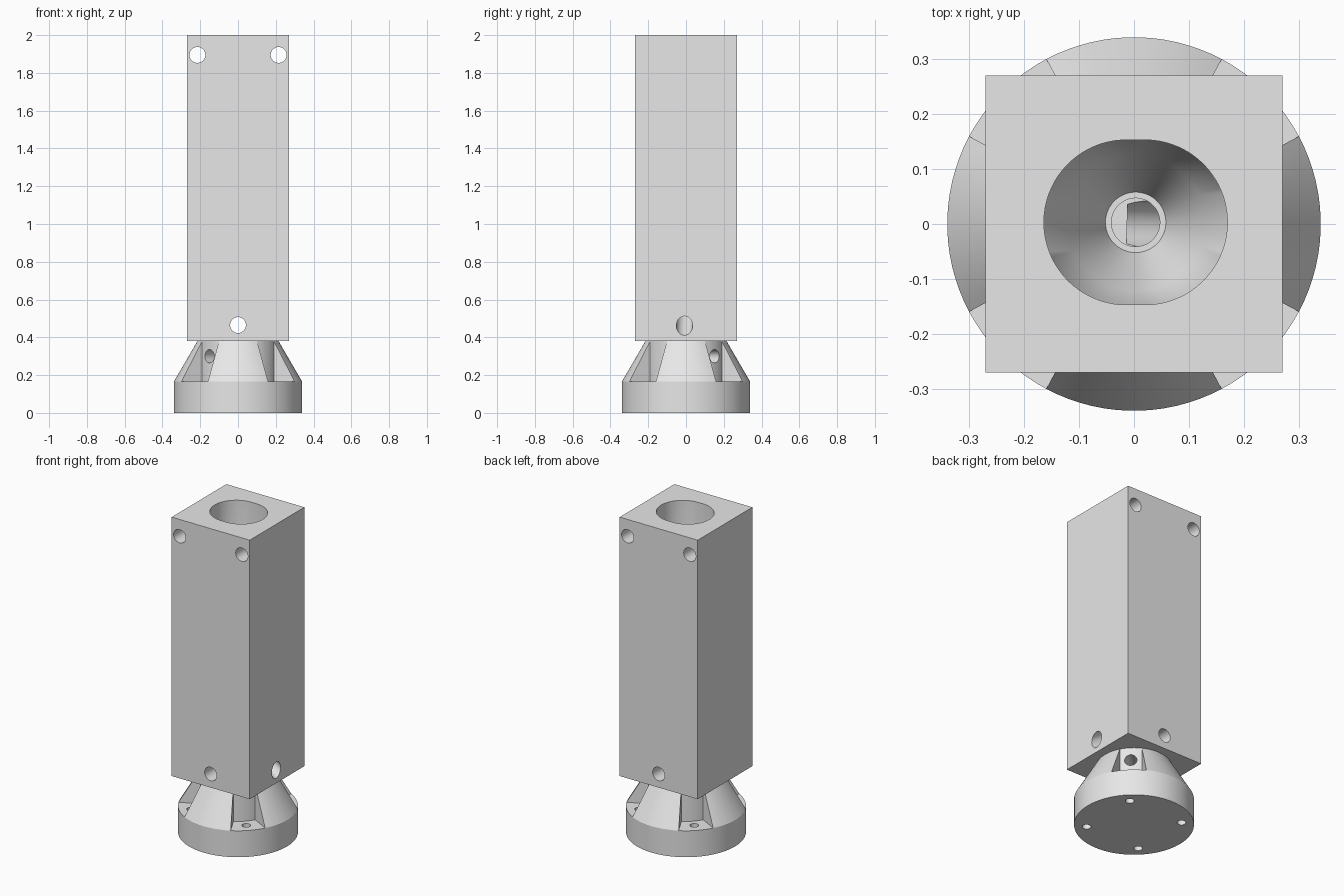
import bpy, bmesh
from math import sin, cos, pi, radians
from mathutils import Vector

cube = bpy.data.objects.get("Cube")
if cube:
    bpy.data.objects.remove(cube, do_unlink=True)

grey = bpy.data.materials.new("plain_grey")
grey.use_nodes = True
grey.diffuse_color = (0.8, 0.8, 0.8, 1)
grey.node_tree.nodes["Principled BSDF"].inputs["Base Color"].default_value = (0.8, 0.8, 0.8, 1)


def loft(name, rings):
    """Closed solid skinned through rings with equal point counts."""
    bm = bmesh.new()
    loops = [[bm.verts.new(p) for p in ring] for ring in rings]
    n = len(loops[0])
    for a, b in zip(loops, loops[1:]):
        for i in range(n):
            j = (i + 1) % n
            bm.faces.new((a[i], a[j], b[j], b[i]))
    bm.faces.new(loops[0])
    bm.faces.new(loops[-1])
    bmesh.ops.recalc_face_normals(bm, faces=bm.faces)
    mesh = bpy.data.meshes.new(name)
    bm.to_mesh(mesh)
    bm.free()
    mesh.materials.append(grey)
    obj = bpy.data.objects.new(name, mesh)
    bpy.context.collection.objects.link(obj)
    return obj


def circle(r, z, stretch=0, n=96, shift=0):
    """Circle, optionally pulled into a rounded slot along x."""
    pts = []
    for i in range(n):
        a = 2 * pi * (i + 0.5) / n
        side = stretch if cos(a) > 0 else -stretch
        pts.append((r * cos(a) + side + shift, r * sin(a) + shift, z))
    return pts


def rod(start, end, r, n=40):
    """Round cutter between two points."""
    start, end = Vector(start), Vector(end)
    turn = (end - start).to_track_quat('Z', 'Y')
    disc = [turn @ Vector(p) for p in circle(r, 0, n=n)]
    return loft("cutter", [[start + p for p in disc], [end + p for p in disc]])


def cut(target, cutter):
    mod = target.modifiers.new("cut", 'BOOLEAN')
    mod.operation = 'DIFFERENCE'
    mod.solver = 'EXACT'
    mod.object = cutter
    graph = bpy.context.evaluated_depsgraph_get()
    graph.update()
    mesh = bpy.data.meshes.new_from_object(target.evaluated_get(graph))
    target.modifiers.clear()
    target.data = mesh
    bpy.data.objects.remove(cutter, do_unlink=True)


# Square column
H = 0.27
square = [(-H, -H), (H, -H), (H, H), (-H, H)]
column = loft("square_column", [[(x, y, z) for x, y in square] for z in (0.38, 2)])

# Central slot-shaped bore, funnelling into a narrow shaft
bore = [(2.05, 0.15, 0.017), (1.0, 0.15, 0.017), (0.93, 0.125, 0),
        (0.75, 0.055, 0), (0.75, 0.044, 0), (0.61, 0.044, 0)]
cut(column, loft("cutter", [circle(r, z, s, shift=0.003) for z, r, s in bore]))

# Cross holes from front to back
for x, z in ((-0.215, 1.895), (0.215, 1.895), (0, 0.465)):
    cut(column, rod((x, -0.4, z), (x, 0.4, z), 0.042))

# Sloping side channel that meets the shaft
cut(column, rod((0.4, -0.012, 0.38), (0, 0, 0.63), 0.043))

# Round foot with a conical shoulder
R, NECK, LEDGE = 0.34, 0.215, 0.165
foot = loft("round_foot", [circle(R, 0), circle(R, LEDGE), circle(NECK, 0.38)])

# Four diagonal notches, each with a screw hole through its ledge
for k in range(4):
    mid = pi / 4 + k * pi / 2
    half = radians(17)
    angles = [mid + half * (i / 6 - 1) for i in range(13)]
    outline = [(NECK * cos(a), NECK * sin(a)) for a in angles]
    outline += [(0.5 * cos(a), 0.5 * sin(a)) for a in reversed(angles)]
    cut(foot, loft("cutter", [[(x, y, z) for x, y in outline] for z in (LEDGE, 0.45)]))
    x, y = 0.27 * cos(mid), 0.27 * sin(mid)
    cut(foot, rod((x, y, -0.1), (x, y, 0.3), 0.025))

# Diagonal pin hole through the neck
cut(foot, rod((-0.3, -0.3, 0.3), (0.3, 0.3, 0.3), 0.035))

# Smooth round surfaces, keep corners sharp
for obj in (column, foot):
    bpy.ops.object.select_all(action='DESELECT')
    obj.select_set(True)
    bpy.context.view_layer.objects.active = obj
    bpy.ops.object.shade_smooth_by_angle(angle=radians(30))
